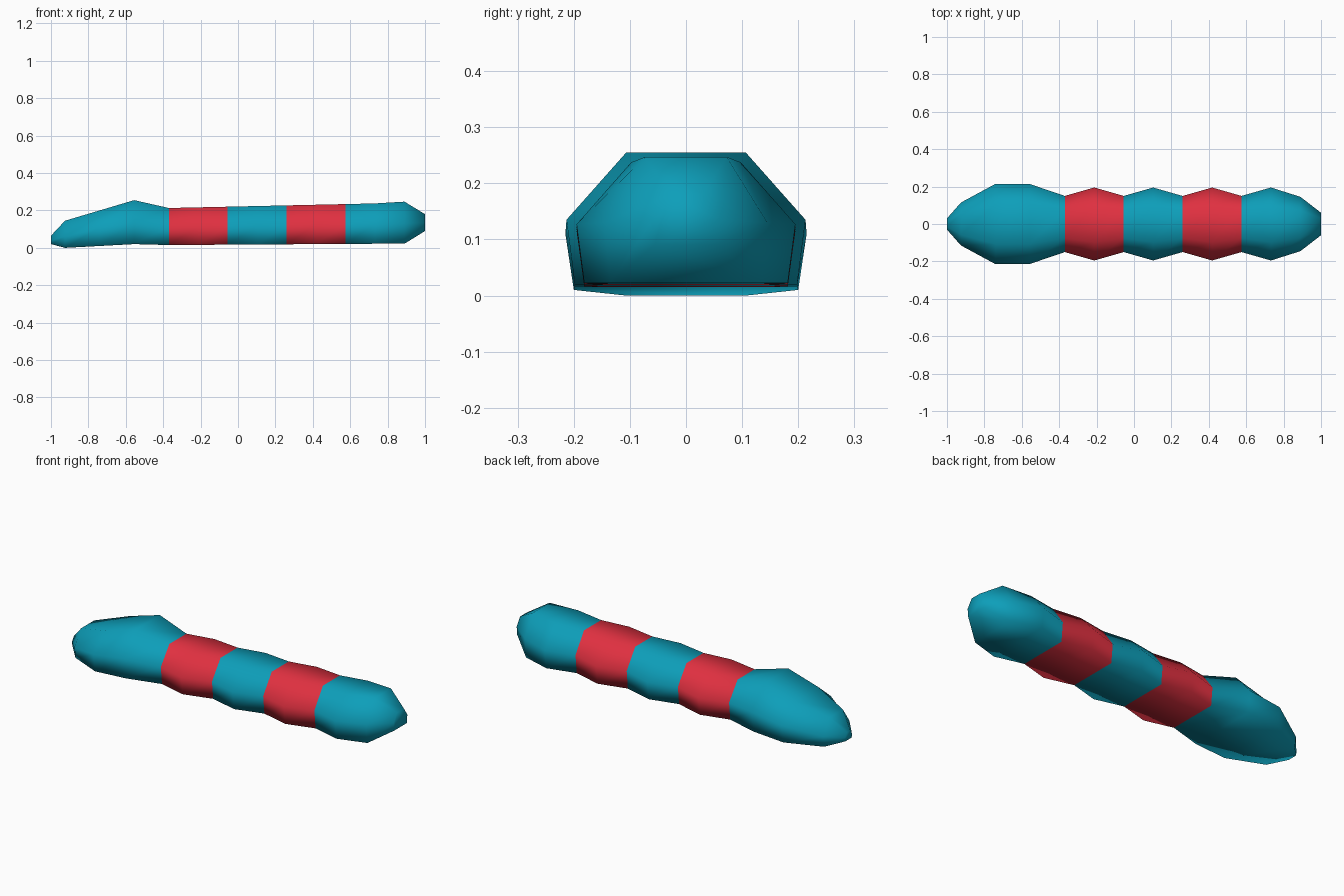
import bpy, bmesh

if "Cube" in bpy.data.objects:
    bpy.data.objects.remove(bpy.data.objects["Cube"])


def material(name, rgb):
    m = bpy.data.materials.new(name)
    m.diffuse_color = (*rgb, 1)
    m.use_nodes = True
    m.node_tree.nodes["Principled BSDF"].inputs["Base Color"].default_value = m.diffuse_color
    return m


teal = material("teal", (0.004, 0.345, 0.49))
red = material("red", (0.75, 0.03, 0.052))

# Body stations: x, half width, bottom z, widest z, top z
stations = [
    (-1.00, 0.03, 0.02, 0.04, 0.065),
    (-0.925, 0.115, 0.00, 0.06, 0.145),
    (-0.74, 0.215, 0.01, 0.11, 0.20),
    (-0.555, 0.213, 0.02, 0.135, 0.255),
]
# Rippled segments alternate between narrow joints and wide middles
for i in range(8):
    x = -0.37 + i * 0.1575
    wide = i % 2
    stations.append((x, 0.195 if wide else 0.15, 0.015 + 0.001 * i,
                     0.113 + 0.002 * i, 0.213 + 0.0035 * i))
# Rounded tail end
stations += [
    (0.89, 0.145, 0.022, 0.13, 0.247),
    (1.00, 0.06, 0.09, 0.135, 0.18),
]

bm = bmesh.new()
rings = []
for x, w, lo, mid, hi in stations:
    section = [(0.5 * w, hi), (w, mid), (0.93 * w, lo),
               (-0.93 * w, lo), (-w, mid), (-0.5 * w, hi)]
    rings.append([bm.verts.new((x, y, z)) for y, z in section])

for a, b in zip(rings, rings[1:]):
    for k in range(6):
        n = (k + 1) % 6
        bm.faces.new((a[k], a[n], b[n], b[k]))
bm.faces.new(rings[0])
bm.faces.new(rings[-1])
bmesh.ops.recalc_face_normals(bm, faces=bm.faces[:])

# Red bands on the second and fourth segments
for f in bm.faces:
    x = f.calc_center_median().x
    f.material_index = int(-0.37 < x < -0.06 or 0.26 < x < 0.575)
    f.smooth = True

mesh = bpy.data.meshes.new("banded_body")
bm.to_mesh(mesh)
bm.free()
mesh.materials.append(teal)
mesh.materials.append(red)
body = bpy.data.objects.new("banded_body", mesh)
bpy.context.collection.objects.link(body)
